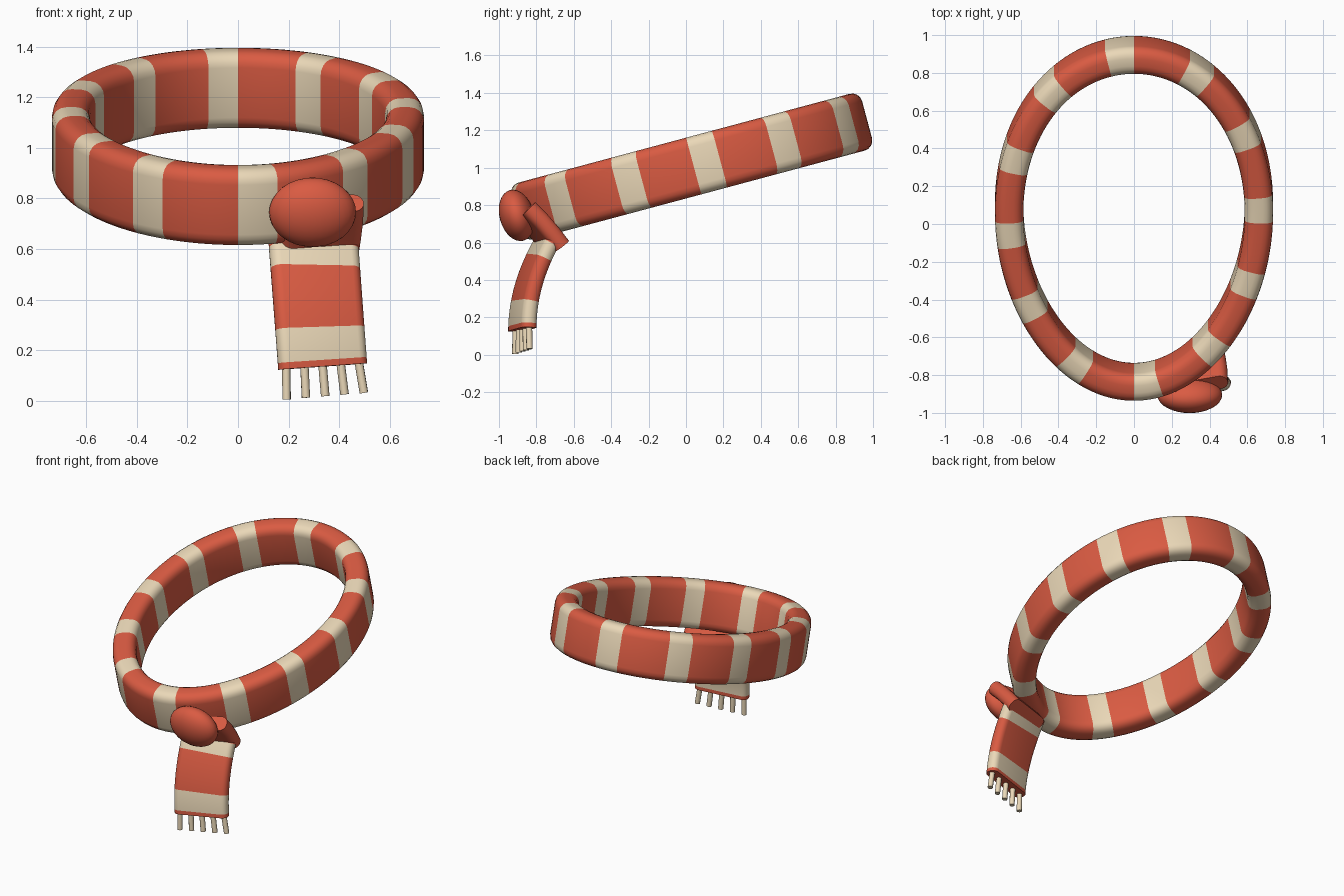
import bpy, bmesh, math
from mathutils import Vector, Matrix

if "Cube" in bpy.data.objects:
    bpy.data.objects.remove(bpy.data.objects["Cube"])


def material(name, rgb):
    m = bpy.data.materials.new(name)
    m.diffuse_color = (*rgb, 1)
    m.use_nodes = True
    m.node_tree.nodes["Principled BSDF"].inputs["Base Color"].default_value = m.diffuse_color
    return m


RED = material("red_wool", (0.70, 0.105, 0.055))
CREAM = material("cream_wool", (0.83, 0.69, 0.48))


def finish(name, bm, mats):
    bmesh.ops.recalc_face_normals(bm, faces=bm.faces)
    me = bpy.data.meshes.new(name)
    bm.to_mesh(me)
    bm.free()
    for m in mats:
        me.materials.append(m)
    ob = bpy.data.objects.new(name, me)
    bpy.context.collection.objects.link(ob)
    bpy.ops.object.select_all(action='DESELECT')
    ob.select_set(True)
    bpy.context.view_layer.objects.active = ob
    bpy.ops.object.shade_smooth_by_angle(angle=math.radians(40))
    return ob


def rounded_rect(a, b, r, n=4):
    """Cross-section with half sizes a, b and corner radius r."""
    pts = []
    for k, (sx, sy) in enumerate(((1, 1), (-1, 1), (-1, -1), (1, -1))):
        for i in range(n + 1):
            t = math.pi / 2 * (k + i / n)
            pts.append((sx * (a - r) + r * math.cos(t), sy * (b - r) + r * math.sin(t)))
    return pts


def sweep(name, frames, section, colour, closed=False, cap=0):
    """Skin a section along (centre, axis_a, axis_b) frames; colour(i) gives the slot."""
    bm = bmesh.new()
    rings = [[bm.verts.new(c + u * p + v * q) for p, q in section] for c, u, v in frames]
    n, m = len(rings), len(section)
    for i in range(n if closed else n - 1):
        A, B = rings[i], rings[(i + 1) % n]
        for j in range(m):
            k = (j + 1) % m
            bm.faces.new((A[j], A[k], B[k], B[j])).material_index = colour(i)
    if not closed:
        for ring in (rings[0], rings[-1]):
            bm.faces.new(ring).material_index = cap
    return finish(name, bm, (RED, CREAM))


# Neck loop: tilted egg-shaped band, evenly spaced along its length
def egg(t):
    return Vector((0.66 * math.sin(t) * (1 - 0.06 * math.cos(t)), -0.896 * math.cos(t), 0))


N, DENSE = 144, 4000
pts = [egg(2 * math.pi * i / DENSE) for i in range(DENSE + 1)]
lens = [0.0]
for p, q in zip(pts, pts[1:]):
    lens.append(lens[-1] + (q - p).length)
tilt = Matrix.Translation((0, 0.03, 1.006)) @ Matrix.Rotation(math.radians(15), 4, 'X')
up = Vector((0, 0, 1))
frames, j = [], 0
for i in range(N):
    while lens[j + 1] < lens[-1] * i / N:
        j += 1
    f = (lens[-1] * i / N - lens[j]) / (lens[j + 1] - lens[j])
    tan = (pts[j + 1] - pts[j]).normalized()
    frames.append((tilt @ pts[j].lerp(pts[j + 1], f),
                   tilt.to_3x3() @ tan.cross(up), tilt.to_3x3() @ up))
sweep("neck_loop", frames, rounded_rect(0.075, 0.157, 0.055),
      lambda i: 1 if i % 12 < 4 else 0, closed=True)

# Knot
bm = bmesh.new()
bmesh.ops.create_uvsphere(bm, u_segments=32, v_segments=16, radius=1)
bm.transform(Matrix.Translation((0.295, -0.905, 0.745)) @ Matrix.Rotation(math.radians(15), 4, 'X')
             @ Matrix.Diagonal((0.172, 0.092, 0.14, 1)))
finish("knot", bm, (RED,))

# Width direction shared by the tail pieces
wide = Vector((math.cos(math.radians(14)), math.sin(math.radians(14)), 0.07)).normalized()


def strip_frames(path):
    out = []
    for i, c in enumerate(path):
        t = path[min(i + 1, len(path) - 1)] - path[max(i - 1, 0)]
        w = (wide - t * (wide.dot(t) / t.dot(t))).normalized()
        out.append((c, w, t.cross(w).normalized()))
    return out


# Folded strip behind the knot
strip = [Vector(p) for p in ((0.335, -0.86, 0.765), (0.333, -0.80, 0.705),
                             (0.325, -0.745, 0.64), (0.315, -0.695, 0.575))]
sweep("knot_strip", strip_frames(strip), rounded_rect(0.165, 0.048, 0.044), lambda i: 0)

# Hanging tail: colour bands from top to bottom
bands = [(0.625, 0.60, 0, 1), (0.60, 0.52, 1, 3), (0.52, 0.285, 0, 8),
         (0.285, 0.16, 1, 4), (0.16, 0.135, 0, 1)]


def tail_at(z):
    return Vector((0.335 - 0.075 * (z - 0.135), -0.875 + 0.6 * (z - 0.135) ** 2, z))


path, slots = [], []
for z0, z1, slot, n in bands:
    for k in range(n):
        path.append(tail_at(z0 + (z1 - z0) * k / n))
        slots.append(slot)
path.append(tail_at(0.135))
sweep("tail", strip_frames(path), rounded_rect(0.18, 0.042, 0.038), lambda i: slots[i])

# Fringe: five fanned tassels
for i in range(-2, 3):
    top = tail_at(0.145) + wide * (0.074 * i)
    tip = tail_at(0.145) + wide * (0.079 * i) + Vector((0.011, 0, -0.127 + 0.001 * i))
    d = tip - top
    bm = bmesh.new()
    bmesh.ops.create_cone(bm, cap_ends=True, segments=10, radius1=0.017, radius2=0.017,
                          depth=d.length)
    bm.transform(Matrix.Translation((top + tip) / 2) @ d.to_track_quat('Z', 'Y').to_matrix().to_4x4())
    finish("tassel_%d" % (i + 3), bm, (CREAM,))
